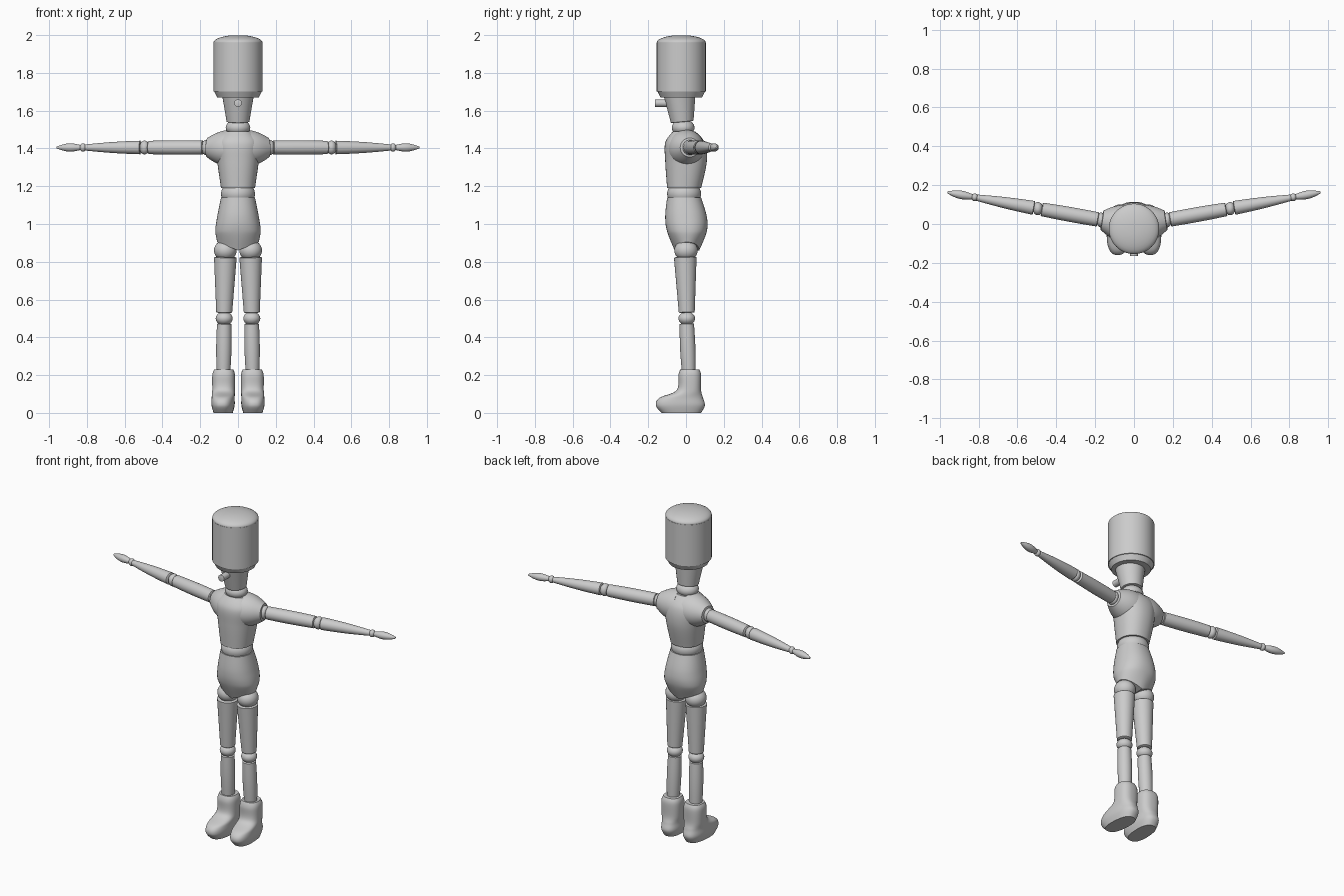
import bpy, bmesh, math
from mathutils import Vector, Matrix

default_cube = bpy.data.objects.get("Cube")
if default_cube:
    bpy.data.objects.remove(default_cube, do_unlink=True)

# The single colour
colour = (0.6, 0.6, 0.6, 1)
grey = bpy.data.materials.new("plain grey")
grey.use_nodes = True
grey.diffuse_color = colour
grey.node_tree.nodes["Principled BSDF"].inputs["Base Color"].default_value = colour

SEGMENTS = 40
STEPS = 16


def curve_through(sections):
    """Smooth the listed sections into a finer series."""
    points = [Vector(section) for section in sections]
    points = [points[0], *points, points[-1]]
    result = []
    for before, start, end, after in zip(points, points[1:], points[2:], points[3:]):
        for step in range(STEPS // 2):
            t = step * 2 / STEPS
            bend = (end - before) * t * (1 - t) ** 2 - (after - start) * t * t * (1 - t)
            result.append(start.lerp(end, t * t * (3 - 2 * t)) + bend / 2)
    return result + [points[-1]]


def eased_fractions():
    """Fractions from start to end, packed closely near both ends."""
    return [(1 - math.cos(math.pi * step / STEPS)) / 2 for step in range(STEPS + 1)]


def rounded(value, squareness):
    return math.copysign(abs(value) ** (2 / squareness), value)


def loft(name, sections, frame=Matrix(), squareness=2, lift=None):
    """Skin closed sections, each given as (height, half width, front, back)."""
    bm = bmesh.new()
    previous = None
    for index, (height, half_width, front, back) in enumerate(sections):
        middle, half_depth = (front + back) / 2, (back - front) / 2
        ring = []
        for segment in range(SEGMENTS):
            angle = math.tau * segment / SEGMENTS
            x = half_width * rounded(math.cos(angle), squareness)
            y = middle + half_depth * rounded(math.sin(angle), squareness)
            z = height + (lift(x, height) if lift else 0)
            ring.append(bm.verts.new((x, y, z)))
        following = ring[1:] + ring[:1]
        if previous:
            lower_following = previous[1:] + previous[:1]
            for corners in zip(previous, lower_following, following, ring):
                bm.faces.new(corners)
        if index in (0, len(sections) - 1):
            tip = bm.verts.new((0, middle, height))
            for first, second in zip(ring, following):
                bm.faces.new((first, second, tip))
        previous = ring
    bm.transform(frame)
    bmesh.ops.recalc_face_normals(bm, faces=bm.faces)
    mesh = bpy.data.meshes.new(name)
    bm.to_mesh(mesh)
    bm.free()
    mesh.materials.append(grey)
    part = bpy.data.objects.new(name, mesh)
    bpy.context.collection.objects.link(part)
    bpy.ops.object.select_all(action='DESELECT')
    part.select_set(True)
    bpy.context.view_layer.objects.active = part
    bpy.ops.object.shade_smooth_by_angle(angle=math.radians(40))


def limb(name, start, end, start_radius, end_radius, bulge=0):
    """Round tapered part with softened rims and an optional swelling."""
    start, end = Vector(start), Vector(end)
    axis = end - start
    frame = Matrix.Translation(start) @ axis.to_track_quat('Z', 'Y').to_matrix().to_4x4()
    sections = []
    for fraction in eased_fractions():
        radius = start_radius + (end_radius - start_radius) * fraction
        radius += bulge * math.sin(math.pi * fraction)
        if fraction in (0, 1):
            radius *= 0.9
        sections.append((axis.length * fraction, radius, -radius, radius))
    loft(name, sections, frame)


def ball(name, centre, half_width, half_depth, half_height):
    sections = []
    for fraction in eased_fractions()[1:-1]:
        height = 2 * fraction - 1
        radius = math.sqrt(1 - height * height)
        sections.append((height * half_height, radius * half_width, -radius * half_depth, radius * half_depth))
    loft(name, sections, Matrix.Translation(centre))


def leg_opening(x, height):
    """Raise the lower edge of the pelvis towards the outside."""
    return abs(x) * max(0, 0.96 - height) * 4


# Head, neck and nose
hat_y = -0.025
ball("hat_dome", (0, hat_y, 1.96), 0.13, 0.13, 0.04)
limb("hat_body", (0, hat_y, 1.7), (0, hat_y, 1.96), 0.13, 0.13)
limb("hat_underside", (0, hat_y, 1.67), (0, hat_y, 1.71), 0.11, 0.13)
limb("face", (0, -0.02, 1.54), (0, -0.035, 1.7), 0.06, 0.087)
ball("neck_joint", (0, -0.015, 1.51), 0.065, 0.06, 0.045)
limb("nose", (0, -0.08, 1.64), (0, -0.165, 1.64), 0.02, 0.02)

# Trunk
chest = [(1.19, 0.09, -0.1, 0.08), (1.33, 0.11, -0.11, 0.11),
         (1.43, 0.12, -0.11, 0.1), (1.49, 0.07, -0.07, 0.05)]
pelvis = [(0.86, 0.11, -0.06, 0.07), (0.96, 0.12, -0.1, 0.11),
          (1.04, 0.11, -0.11, 0.11), (1.14, 0.09, -0.1, 0.08)]
loft("chest", curve_through(chest), squareness=2.2)
ball("waist_joint", (0, -0.01, 1.16), 0.09, 0.09, 0.07)
loft("pelvis", curve_through(pelvis), squareness=2.2, lift=leg_opening)

boot = [(0, 0.05, -0.13, 0.08), (0.04, 0.06, -0.16, 0.1), (0.08, 0.06, -0.14, 0.09),
        (0.12, 0.06, -0.05, 0.08), (0.2, 0.06, -0.04, 0.08), (0.23, 0.05, -0.03, 0.07)]

for side, sign in (("left", 1), ("right", -1)):
    def along_arm(distance):
        """Point on the swept back arm at a distance from the middle."""
        return (sign * distance, distance * 0.18 - 0.01, 1.405)

    # Arm
    limb(side + "_shoulder_socket", (sign * 0.04, 0, 1.4), along_arm(0.165), 0.1, 0.05, bulge=0.01)
    ball(side + "_shoulder_joint", along_arm(0.17), 0.025, 0.038, 0.04)
    limb(side + "_upper_arm", along_arm(0.185), along_arm(0.475), 0.037, 0.035, bulge=0.002)
    ball(side + "_elbow_joint", along_arm(0.495), 0.027, 0.034, 0.037)
    limb(side + "_forearm", along_arm(0.515), along_arm(0.81), 0.036, 0.016, bulge=0.003)
    ball(side + "_wrist_joint", along_arm(0.82), 0.018, 0.02, 0.022)
    limb(side + "_hand", along_arm(0.83), along_arm(0.96), 0.012, 0.005, bulge=0.013)

    # Leg
    hip_x, knee_x, ankle_x = sign * 0.067, sign * 0.073, sign * 0.077
    ball(side + "_hip_joint", (hip_x, 0, 0.86), 0.06, 0.062, 0.055)
    limb(side + "_thigh", (hip_x, -0.004, 0.825), (knee_x, 0.004, 0.53), 0.06, 0.042)
    ball(side + "_knee_joint", (knee_x, 0.004, 0.5), 0.045, 0.044, 0.036)
    limb(side + "_shin", (knee_x, 0.004, 0.473), (ankle_x, 0.015, 0.2), 0.038, 0.035, bulge=0.004)
    turned = Matrix.Translation((ankle_x, 0, 0)) @ Matrix.Rotation(sign * 0.06, 4, 'Z')
    loft(side + "_boot", curve_through(boot), turned, squareness=2.5)
